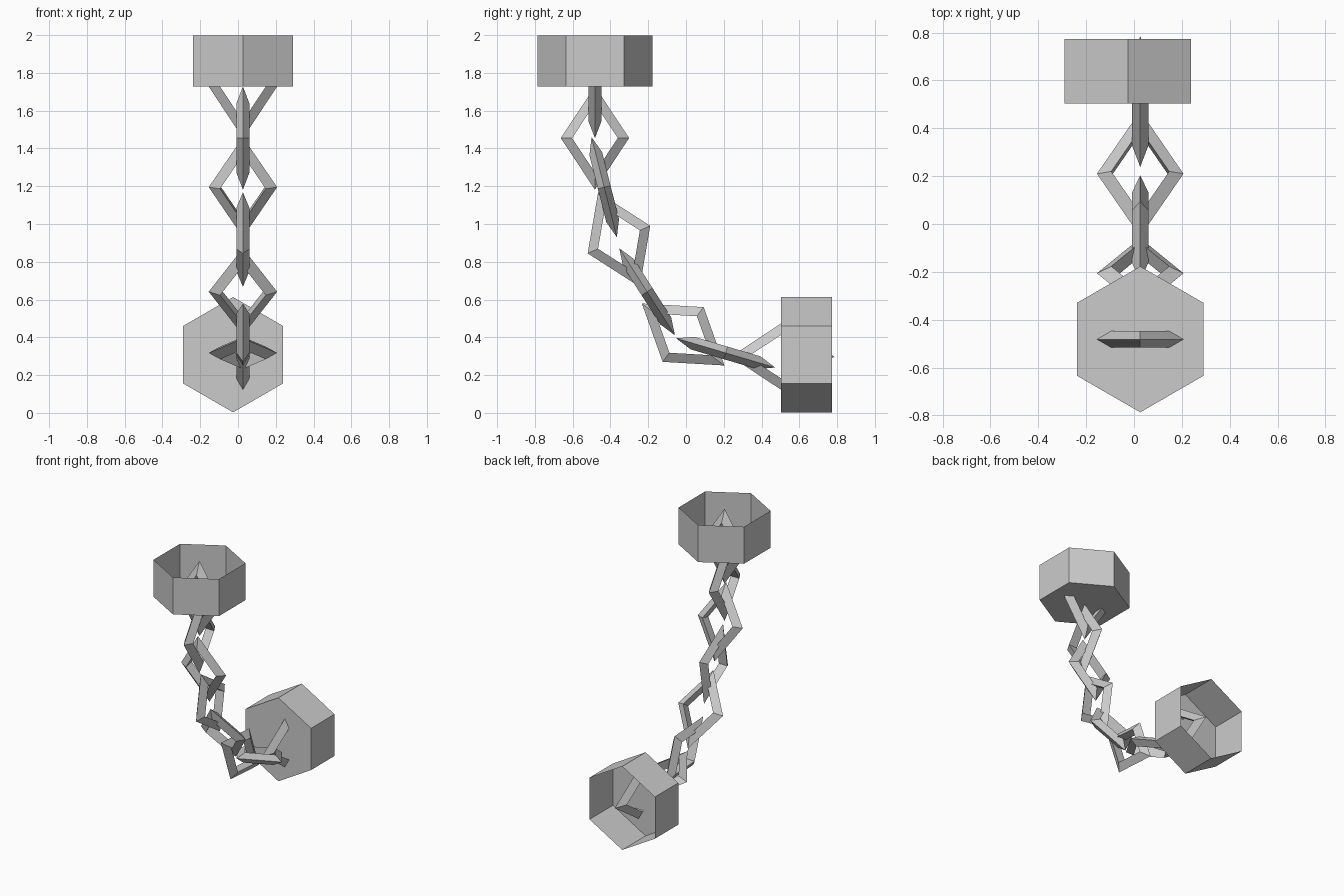
import bpy, bmesh, math
from mathutils import Matrix, Vector

if "Cube" in bpy.data.objects:
    bpy.data.objects.remove(bpy.data.objects["Cube"])

CHAIN_X = 0.026


def cup(name, loc, rot_x, radius=0.305, depth=0.27):
    """Thin hexagonal shackle: closed floor on the chain side, open at the far end."""
    bm = bmesh.new()
    rings = []
    for z in (0, depth):
        rings.append([bm.verts.new((radius * math.cos(a), radius * math.sin(a), z))
                      for a in (math.radians(90 + 60 * i) for i in range(6))])
    low, high = rings
    bm.faces.new(low[::-1])
    for i in range(6):
        j = (i + 1) % 6
        bm.faces.new((low[i], low[j], high[j], high[i]))
    mesh = bpy.data.meshes.new(name)
    bm.to_mesh(mesh)
    bm.free()
    obj = bpy.data.objects.new(name, mesh)
    obj.location = loc
    obj.rotation_euler.x = rot_x
    bpy.context.collection.objects.link(obj)


def link(name, y1, z1, y2, z2, face_on_side):
    """Diamond ring with triangular section, lying between two tips in the yz plane."""
    bpy.ops.mesh.primitive_torus_add(major_segments=4, minor_segments=3,
                                     major_radius=0.141, minor_radius=0.04)
    obj = bpy.context.object
    obj.name = name
    along = Vector((0, y2 - y1, z2 - z1)).normalized()
    normal = Vector((1, 0, 0))
    if not face_on_side:
        normal = along.cross(normal)
    across = normal.cross(along)
    turn = Matrix((along, across, normal)).transposed().to_4x4()
    centre = Vector((CHAIN_X, (y1 + y2) / 2, (z1 + z2) / 2))
    obj.data.transform(Matrix.Translation(centre) @ turn @ Matrix.Diagonal((1.51, 1, 1, 1)))


# Shackles at both ends of the chain
cup("upper_shackle", (0.026, -0.482, 1.728), 0)
cup("lower_shackle", (-0.026, 0.503, 0.308), -math.pi / 2)

# Chain links, alternating by a quarter turn: tip to tip (y, z, y, z)
tips = [
    (-0.482, 2.00, -0.482, 1.455),
    (-0.482, 1.73, -0.482, 1.18),
    (-0.50, 1.46, -0.366, 0.93),
    (-0.464, 1.165, -0.246, 0.67),
    (-0.352, 0.87, -0.06, 0.413),
    (-0.235, 0.58, 0.205, 0.25),
    (-0.052, 0.395, 0.472, 0.24),
    (0.238, 0.298, 0.785, 0.298),
]
for i, t in enumerate(tips):
    link(f"chain_link_{i + 1}", *t, face_on_side=bool(i % 2))
